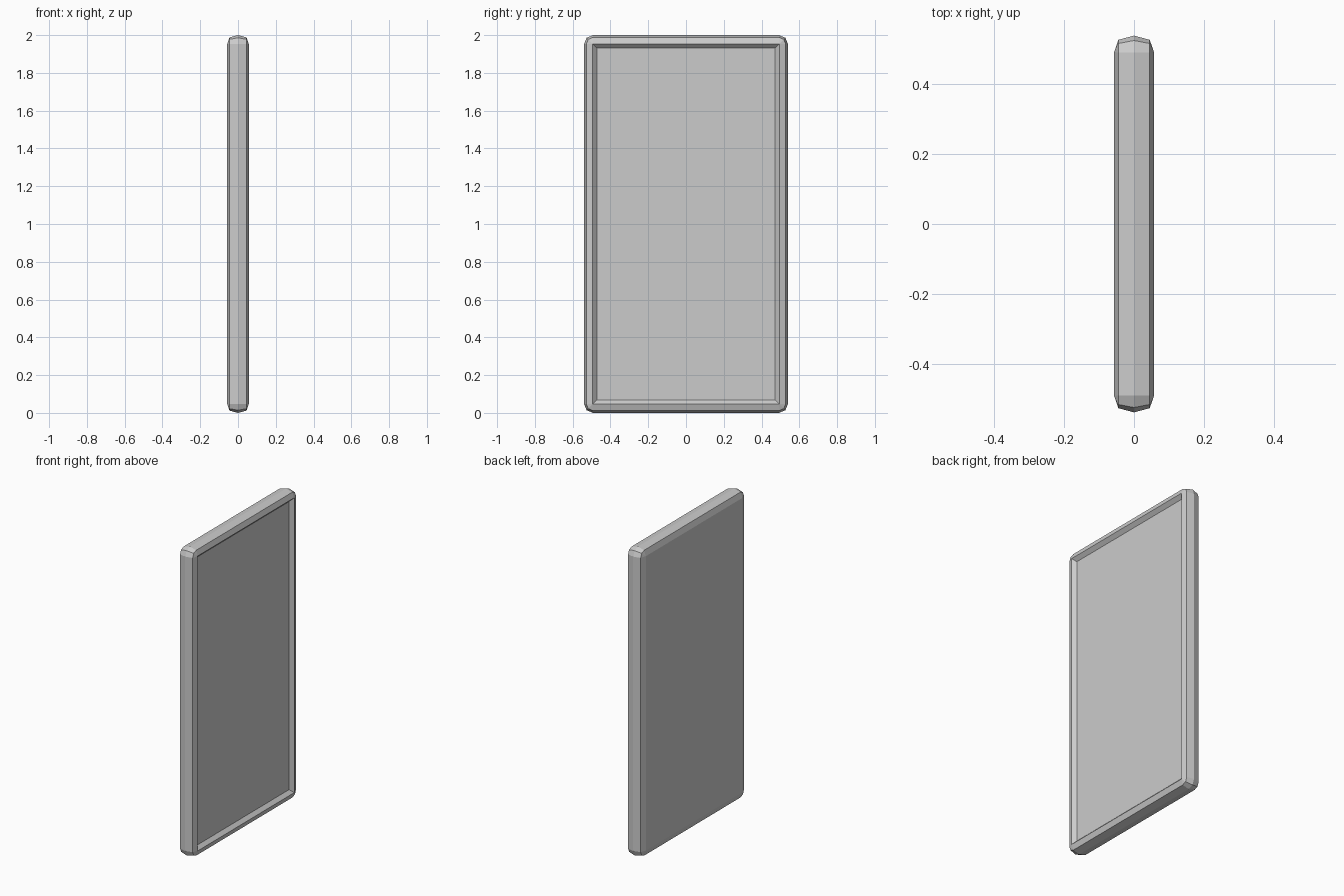
import bpy, bmesh, math

if "Cube" in bpy.data.objects:
    bpy.data.objects.remove(bpy.data.objects["Cube"])

HALF_Y, HEIGHT, R = 0.54, 2.0, 0.048

# Edge profile: (x, inset from the outline), from the flat back round to the recess floor
PROFILE = [(-0.057, 0.047), (-0.045, 0.012), (0.0, 0.0),
           (0.045, 0.012), (0.057, 0.046), (0.035, 0.068)]


def ring(bm, x, inset):
    """Rectangle with two-segment rounded corners, in the plane at x."""
    r = max(R - inset, 0.0)
    hy, hz = HALF_Y - inset - r, HEIGHT / 2 - inset - r
    verts = []
    for i, (sy, sz) in enumerate([(1, 1), (-1, 1), (-1, -1), (1, -1)]):
        for k in range(3):
            a = math.radians(90 * i + 45 * k)
            verts.append(bm.verts.new((x, sy * hy + r * math.cos(a),
                                       HEIGHT / 2 + sz * hz + r * math.sin(a))))
    return verts


# Framed panel: flat back, rounded rim, shallow recess on the +x side
bm = bmesh.new()
rings = [ring(bm, x, d) for x, d in PROFILE]
for a, b in zip(rings, rings[1:]):
    for i in range(len(a)):
        j = (i + 1) % len(a)
        bm.faces.new((a[i], a[j], b[j], b[i]))
bm.faces.new(rings[0])
bm.faces.new(rings[-1])
# Merge the corner points of the square inner rings
bmesh.ops.remove_doubles(bm, verts=bm.verts, dist=0.0015)
bmesh.ops.recalc_face_normals(bm, faces=bm.faces)

mesh = bpy.data.meshes.new("framed_panel")
bm.to_mesh(mesh)
bm.free()
panel = bpy.data.objects.new("framed_panel", mesh)
bpy.context.collection.objects.link(panel)
